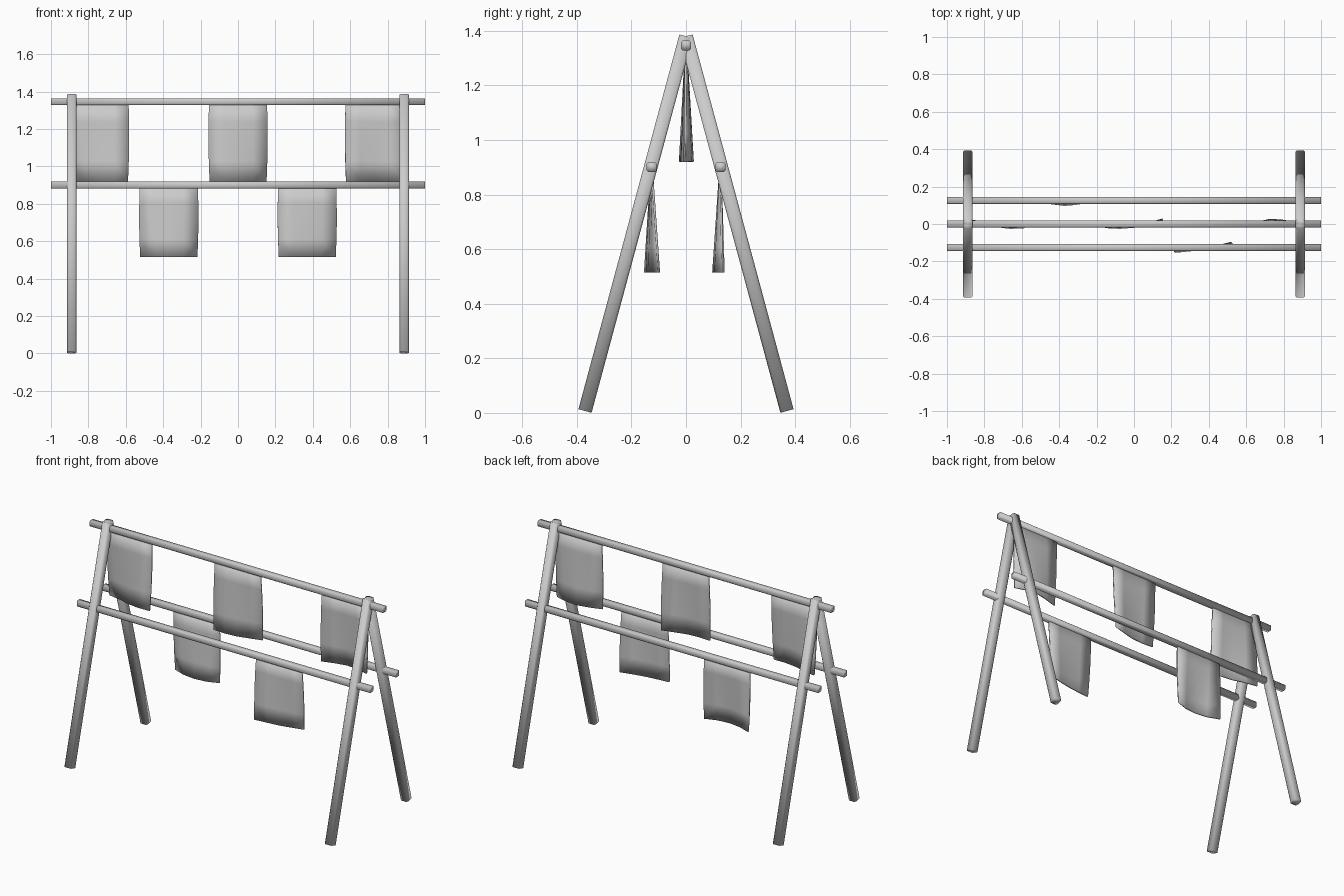
import bpy, bmesh, math
from mathutils import Vector

cube = bpy.data.objects.get("Cube")
if cube:
    bpy.data.objects.remove(cube, do_unlink=True)

grey = bpy.data.materials.new("light_grey")
grey.use_nodes = True
colour = (0.6, 0.6, 0.6, 1)
grey.diffuse_color = colour
grey.node_tree.nodes["Principled BSDF"].inputs["Base Color"].default_value = colour


def finish(bm, name):
    mesh = bpy.data.meshes.new(name)
    bm.to_mesh(mesh)
    bm.free()
    mesh.materials.append(grey)
    for face in mesh.polygons:
        face.use_smooth = True
    obj = bpy.data.objects.new(name, mesh)
    bpy.context.collection.objects.link(obj)
    return obj


def beam(name, start, end, width):
    """Square timber with softened long edges between two points."""
    start, end = Vector(start), Vector(end)
    axis = end - start
    bm = bmesh.new()
    bmesh.ops.create_cube(bm, size=1)
    bmesh.ops.scale(bm, vec=(width, width, axis.length), verts=bm.verts)
    long_edges = [e for e in bm.edges if e.calc_length() > width * 2]
    bmesh.ops.bevel(bm, geom=long_edges, offset=width * 0.15, segments=1,
                    affect='EDGES')
    obj = finish(bm, name)
    obj.location = (start + end) / 2
    obj.rotation_mode = 'QUATERNION'
    obj.rotation_quaternion = Vector((0, 0, 1)).rotation_difference(axis)


def cloth(name, x, y, top, height, hem):
    """Hanging cloth: straight at the rail, waving along the hem."""
    width, rows, cols = 0.31, 4, len(hem) - 1
    bm = bmesh.new()
    grid = []
    for r in range(rows + 1):
        t = r / rows
        w = width * (1 + 0.03 * math.sin(math.pi * t) - 0.02 * t)
        grid.append([bm.verts.new((x + w * (c / cols - 0.5),
                                   y + hem[c] * t, top - height * t))
                     for c in range(cols + 1)])
    for r in range(rows):
        for c in range(cols):
            bm.faces.new((grid[r][c], grid[r + 1][c],
                          grid[r + 1][c + 1], grid[r][c + 1]))
    obj = finish(bm, name)
    thick = obj.modifiers.new("thickness", 'SOLIDIFY')
    thick.thickness = 0.008
    thick.offset = 0


# Crossed legs at both ends
for side, x in (("right", -0.889), ("left", 0.889)):
    for end, s in (("front", -1), ("back", 1)):
        beam(f"{end}_{side}_leg", (x, s * 0.37, 0.007), (x, 0, 1.38), 0.05)

# Horizontal rails
for name, y, z in (("top_rail", 0, 1.346), ("front_rail", -0.126, 0.9),
                   ("back_rail", 0.126, 0.9)):
    beam(name, (-1, y, z), (1, y, z), 0.036)

# Cloths on the top rail
cloth("right_cloth", -0.74, 0, 1.345, 0.425, (0.024, 0.01, -0.012, -0.022, -0.02))
cloth("middle_cloth", 0, 0, 1.345, 0.425, (-0.018, -0.022, -0.016, 0.004, 0.025))
cloth("left_cloth", 0.73, 0, 1.345, 0.425, (-0.015, 0.008, 0.024, 0.018, -0.005))

# Cloths on the lower rails
cloth("front_cloth", 0.37, -0.126, 0.9, 0.385, (-0.024, -0.017, -0.008, 0.008, 0.027))
cloth("back_cloth", -0.37, 0.126, 0.9, 0.385, (0.012, -0.016, -0.026, -0.018, 0.008))
